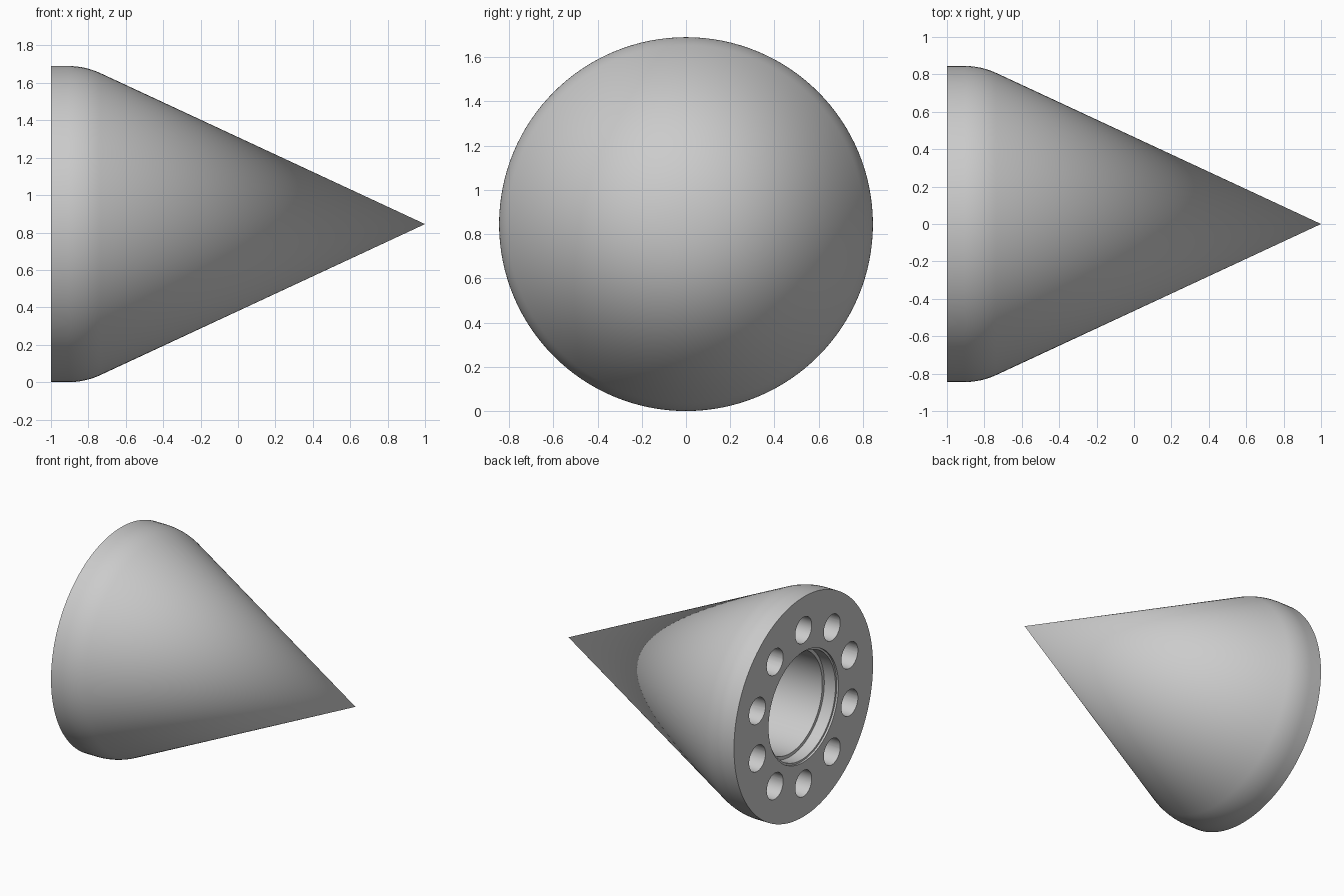
import bpy
import bmesh
import math
from mathutils import Matrix, Vector

cube = bpy.data.objects.get("Cube")
if cube:
    bpy.data.objects.remove(cube, do_unlink=True)

RADIUS = 0.845
BACK, TIP = -1.0, 1.0
SEGMENTS = 128

metal = bpy.data.materials.new("light grey")
metal.use_nodes = True
GREY = (0.6, 0.6, 0.6, 1.0)
metal.diffuse_color = GREY
metal.node_tree.nodes["Principled BSDF"].inputs["Base Color"].default_value = GREY


def add_object(name, bm):
    bmesh.ops.recalc_face_normals(bm, faces=bm.faces)
    mesh = bpy.data.meshes.new(name)
    bm.to_mesh(mesh)
    bm.free()
    mesh.materials.append(metal)
    obj = bpy.data.objects.new(name, mesh)
    bpy.context.collection.objects.link(obj)
    return obj


def shoulder_fillet(steps=10):
    """Arc (x, r) that blends the short cylinder into the cone."""
    slope = math.atan(0.465)
    corner = TIP - RADIUS / math.tan(slope)
    tangent = 0.09
    arc = tangent / math.tan(slope / 2)
    start = corner - tangent
    return [(start + arc * math.sin(a), RADIUS - arc * (1 - math.cos(a)))
            for a in (slope * i / steps for i in range(steps + 1))]


# Nose cone: outer skin, back face and stepped bore as one turned profile
bore = [(0.8, 0), (0.8, 0.385), (0.14, 0.385), (0.14, 0.385), (0.11, 0.385),
        (0.11, 0.41), (0.015, 0.41), (0.015, 0.425), (0, 0.425)]
profile = [(TIP, 0)] + shoulder_fillet()[::-1] + [(BACK, RADIUS)]
profile += [(BACK + depth, r) for depth, r in reversed(bore)]

bm = bmesh.new()
verts = [bm.verts.new((x, 0, r + RADIUS)) for x, r in profile]
edges = [bm.edges.new(pair) for pair in zip(verts, verts[1:])]
bmesh.ops.spin(bm, geom=verts + edges, cent=(0, 0, RADIUS), axis=(1, 0, 0),
               angle=math.tau, steps=SEGMENTS, use_merge=False)
bmesh.ops.remove_doubles(bm, verts=bm.verts, dist=0.0005)
cone = add_object("nose_cone", bm)

# Ring of ten blind bolt holes in the back face
HOLES, RING, HOLE_RADIUS, DEPTH = 10, 0.59, 0.1, 0.3
bm = bmesh.new()
for i in range(HOLES):
    angle = math.tau * i / HOLES
    centre = Vector((BACK, RING * math.sin(angle), RADIUS + RING * math.cos(angle)))
    bmesh.ops.create_cone(
        bm, cap_ends=True, segments=40, radius1=HOLE_RADIUS, radius2=HOLE_RADIUS,
        depth=2 * DEPTH,
        matrix=Matrix.Translation(centre) @ Matrix.Rotation(math.pi / 2, 4, "Y"))
cutter = add_object("bolt_hole_cutter", bm)
cutter.hide_render = True

cut = cone.modifiers.new("bolt_holes", "BOOLEAN")
cut.operation = "DIFFERENCE"
cut.solver = "EXACT"
cut.object = cutter

bpy.ops.object.select_all(action="DESELECT")
cone.select_set(True)
bpy.context.view_layer.objects.active = cone
bpy.ops.object.modifier_apply(modifier=cut.name)
bpy.data.objects.remove(cutter, do_unlink=True)
bpy.ops.object.shade_smooth_by_angle(angle=math.radians(30))
